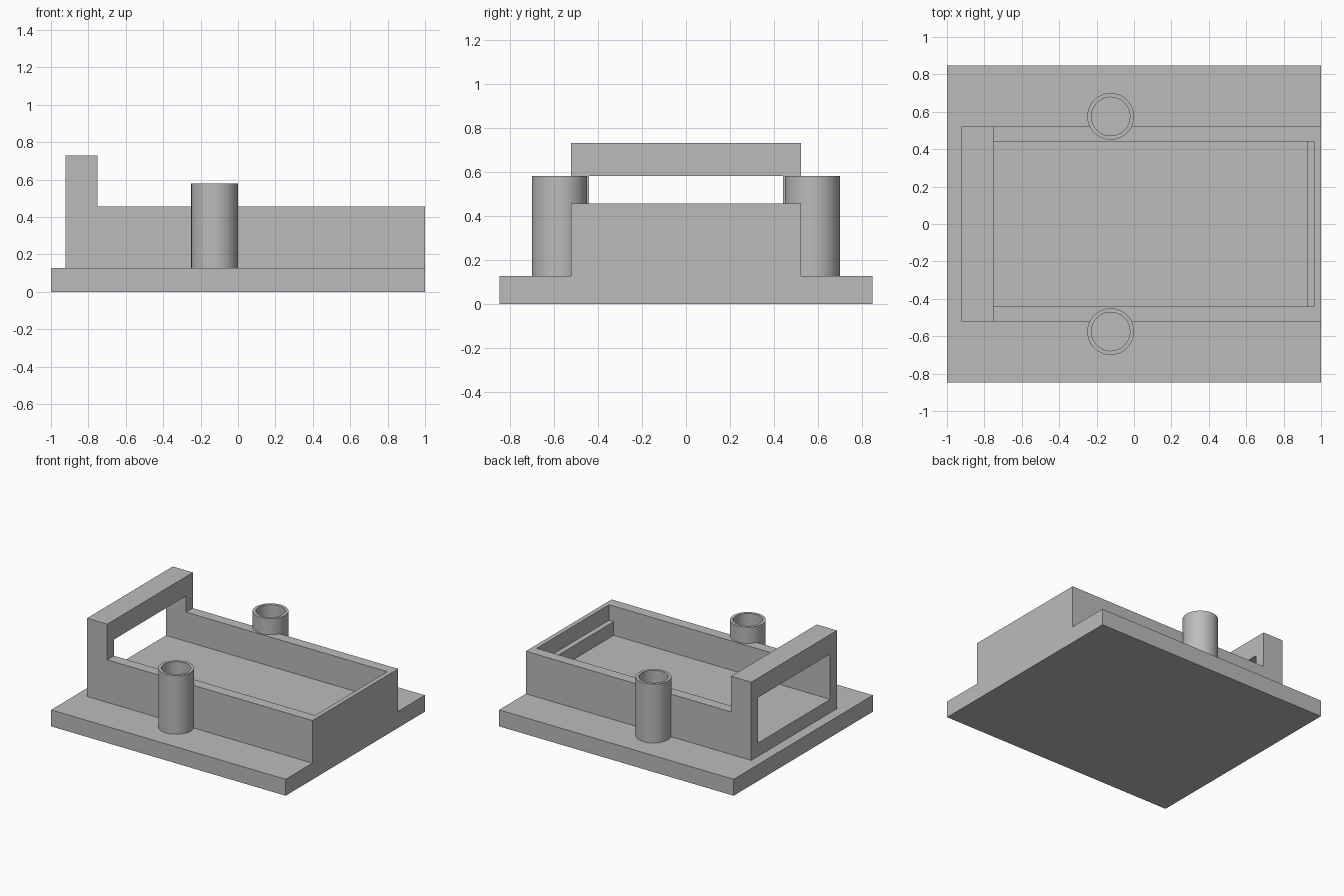
import bpy
import bmesh
from math import radians, tau
from mathutils import Matrix, Vector

if "Cube" in bpy.data.objects:
    bpy.data.objects.remove(bpy.data.objects["Cube"], do_unlink=True)

BASE_TOP, FLOOR, RIM, ARCH_GAP, ARCH_TOP = 0.127, 0.23, 0.455, 0.58, 0.73
BACK, ARCH_FRONT, INNER_END = -0.922, -0.75, 0.965
OUTER_Y, INNER_Y = 0.522, 0.44
POST_X, POST_Y, POST_R, BORE_R = -0.125, 0.575, 0.125, 0.103

grey = bpy.data.materials.new("plain grey")
grey.use_nodes = True
grey.diffuse_color = (0.5, 0.5, 0.5, 1)
grey.node_tree.nodes["Principled BSDF"].inputs["Base Color"].default_value = (0.5, 0.5, 0.5, 1)


def finish(name, bm):
    bmesh.ops.recalc_face_normals(bm, faces=bm.faces)
    mesh = bpy.data.meshes.new(name)
    bm.to_mesh(mesh)
    bm.free()
    mesh.materials.append(grey)
    obj = bpy.data.objects.new(name, mesh)
    bpy.context.collection.objects.link(obj)
    return obj


def box(name, low, high):
    low, high = Vector(low), Vector(high)
    bm = bmesh.new()
    place = Matrix.Translation((low + high) / 2) @ Matrix.Diagonal((*(high - low), 1))
    bmesh.ops.create_cube(bm, size=1, matrix=place)
    return finish(name, bm)


def extrude_side_profile(name, points, half_width):
    bm = bmesh.new()
    face = bm.faces.new([bm.verts.new((x, -half_width, z)) for x, z in points])
    moved = bmesh.ops.extrude_face_region(bm, geom=[face])["geom"]
    verts = [v for v in moved if isinstance(v, bmesh.types.BMVert)]
    bmesh.ops.translate(bm, verts=verts, vec=(0, 2 * half_width, 0))
    return finish(name, bm)


def lathe(name, points, x, y):
    bm = bmesh.new()
    verts = [bm.verts.new((r, 0, z)) for r, z in points]
    edges = [bm.edges.new((a, b)) for a, b in zip(verts, verts[1:] + verts[:1])]
    bmesh.ops.spin(bm, geom=verts + edges, cent=(0, 0, 0), axis=(0, 0, 1),
                   angle=tau, steps=48, use_merge=True)
    bmesh.ops.remove_doubles(bm, verts=bm.verts, dist=0.0001)
    bmesh.ops.translate(bm, verts=bm.verts, vec=(x, y, 0))
    return finish(name, bm)


def cut(target, cutter):
    cutter.hide_render = True
    mod = target.modifiers.new("cut", "BOOLEAN")
    mod.operation = "DIFFERENCE"
    mod.solver = "EXACT"
    mod.object = cutter
    bpy.context.view_layer.objects.active = target
    bpy.ops.object.modifier_apply(modifier=mod.name)
    bpy.data.objects.remove(cutter, do_unlink=True)


# Flat base plate
box("base_plate", (-1, -0.848, 0), (1, 0.848, BASE_TOP))

# Tray with a raised arch at one end, hollowed by a channel running under the arch
tray = extrude_side_profile("tray", [
    (BACK, BASE_TOP), (1, BASE_TOP), (1, RIM),
    (ARCH_FRONT, RIM), (ARCH_FRONT, ARCH_TOP), (BACK, ARCH_TOP)], OUTER_Y)
cut(tray, box("channel_cutter", (-1.2, -INNER_Y, FLOOR), (INNER_END, INNER_Y, ARCH_GAP)))

# Ledge inside the closed end of the tray
box("end_ledge", (0.925, -INNER_Y, FLOOR), (INNER_END, INNER_Y, 0.335))

# Hollow posts partly sunk into the tray walls
for side, name in ((-1, "right_post"), (1, "left_post")):
    y = side * POST_Y
    bm = bmesh.new()
    mid = (POST_R + BORE_R) / 2
    bmesh.ops.create_cone(bm, cap_ends=True, segments=48, radius1=mid, radius2=mid,
                          depth=1, matrix=Matrix.Translation((POST_X, y, 0.55)))
    cut(tray, finish("bore_cutter", bm))
    post = lathe(name, [(BORE_R, BASE_TOP), (POST_R, BASE_TOP),
                        (POST_R, ARCH_GAP), (BORE_R, ARCH_GAP)], POST_X, y)
    bpy.ops.object.select_all(action="DESELECT")
    post.select_set(True)
    bpy.context.view_layer.objects.active = post
    bpy.ops.object.shade_smooth_by_angle(angle=radians(30))
